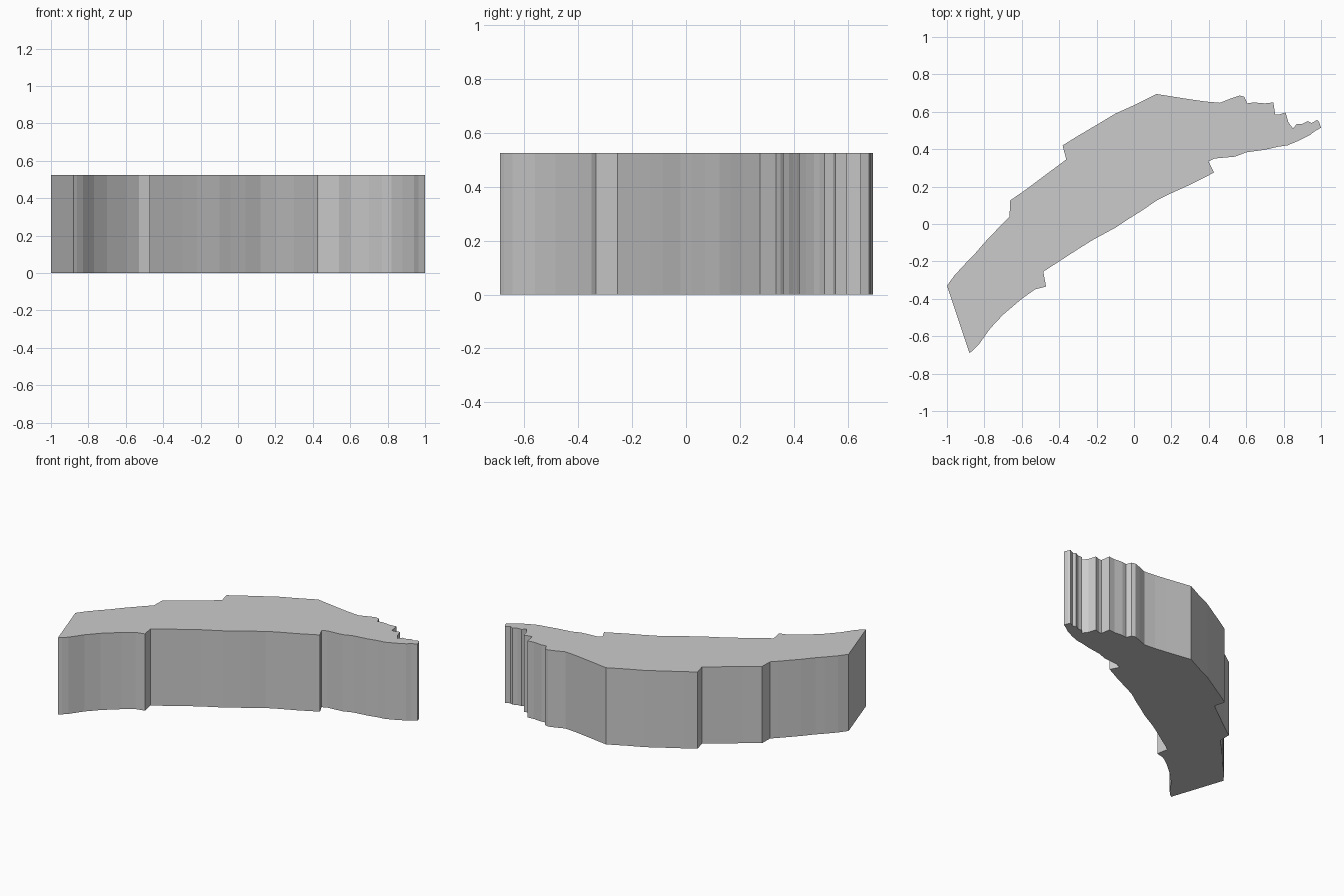
import bpy
import bmesh

HEIGHT = 0.525

# Outer (back) edge, from the butt end to the tip, with two steps
back_edge = [
    (-1, -.33), (-.96, -.275), (-.90, -.21), (-.86, -.17), (-.80, -.10),
    (-.70, .005), (-.665, .04), (-.663, .125), (-.57, .19), (-.47, .265),
    (-.362, .345), (-.382, .42), (-.31, .465), (-.20, .53), (-.10, .59),
    (0, .635), (.12, .695),
]
# Ragged edge near the tip
ragged_edge = [
    (.29, .668), (.38, .655), (.46, .648), (.52, .672), (.565, .687),
    (.59, .68), (.605, .645), (.64, .65), (.70, .645), (.745, .65),
    (.755, .585), (.775, .585), (.81, .597), (.825, .545), (.85, .51),
    (.87, .535), (.90, .535), (.93, .55), (.95, .54), (.98, .557),
    (.99, .545), (1, .515),
]
# Inner (front) edge, from the tip back to the butt end, with two notches
front_edge = [
    (.965, .495), (.94, .475), (.88, .445), (.82, .42), (.77, .413),
    (.70, .397), (.60, .383), (.54, .36), (.43, .35), (.398, .335),
    (.428, .275), (.30, .21), (.20, .165), (.12, .125), (.04, .07),
    (-.04, .02), (-.10, -.02), (-.22, -.085), (-.30, -.135), (-.40, -.20),
    (-.485, -.255), (-.47, -.335), (-.53, -.35), (-.60, -.40),
    (-.70, -.485), (-.77, -.56), (-.83, -.645), (-.86, -.675), (-.88, -.69),
]


def extrude_outline(name, outline, height):
    bm = bmesh.new()
    face = bm.faces.new([bm.verts.new((x, y, 0)) for x, y in outline])
    result = bmesh.ops.extrude_face_region(bm, geom=[face], use_keep_orig=True)
    top = [g for g in result["geom"] if isinstance(g, bmesh.types.BMVert)]
    bmesh.ops.translate(bm, verts=top, vec=(0, 0, height))
    bmesh.ops.recalc_face_normals(bm, faces=bm.faces[:])
    mesh = bpy.data.meshes.new(name)
    bm.to_mesh(mesh)
    bm.free()
    obj = bpy.data.objects.new(name, mesh)
    bpy.context.collection.objects.link(obj)
    return obj


# Curved slab with straight walls
extrude_outline("curved_slab", back_edge + ragged_edge + front_edge, HEIGHT)
